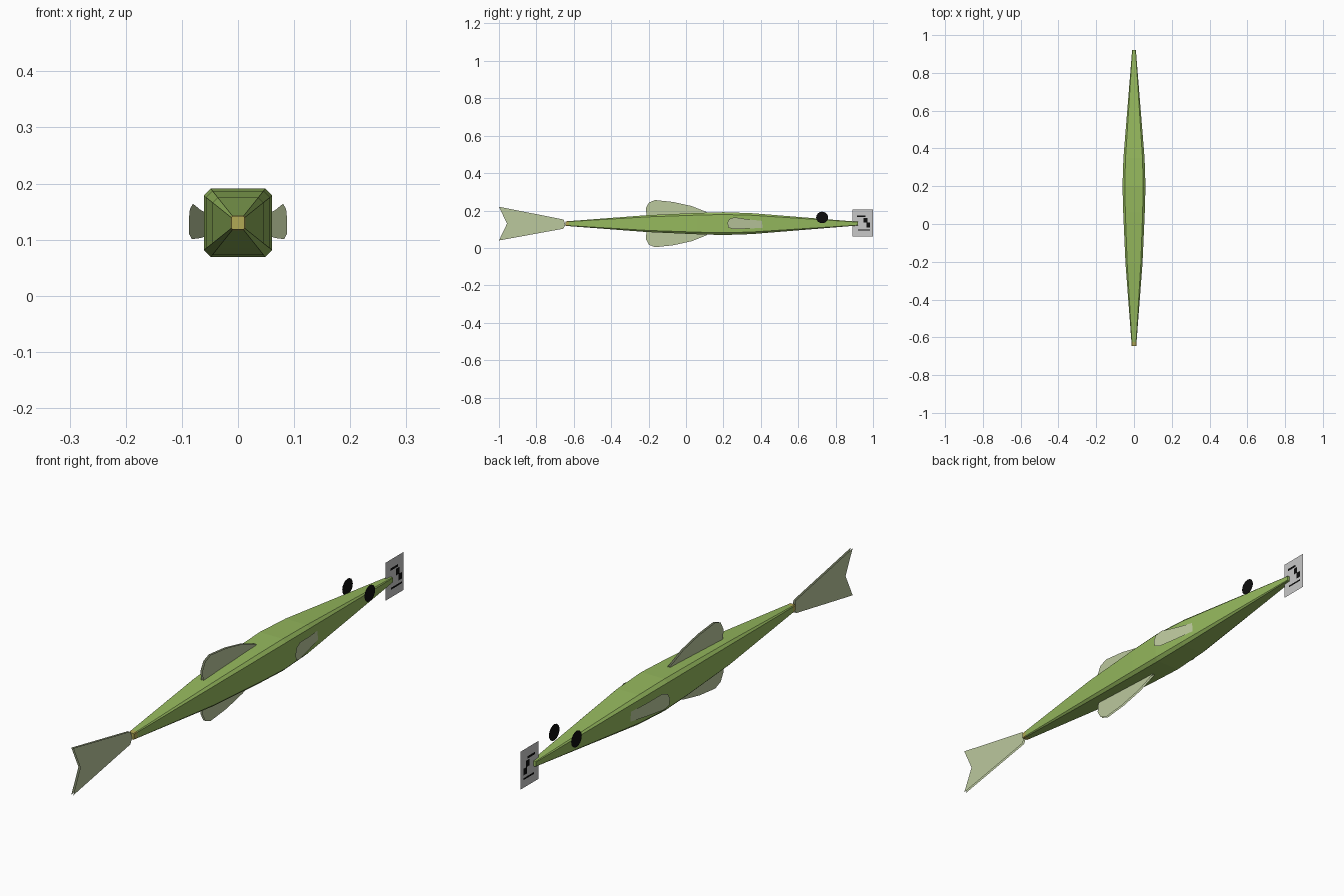
import bpy, math

if "Cube" in bpy.data.objects:
    bpy.data.objects.remove(bpy.data.objects["Cube"])

def material(name, r, g, b):
    m = bpy.data.materials.new(name)
    m.diffuse_color = (r, g, b, 1)
    m.use_nodes = True
    m.node_tree.nodes["Principled BSDF"].inputs["Base Color"].default_value = m.diffuse_color
    return m

GREEN = material("body green", 0.30, 0.48, 0.11)
YELLOW = material("tail root yellow", 0.45, 0.40, 0.09)
FIN = material("fin pale green", 0.50, 0.58, 0.34)
GREY = material("snout grey", 0.58, 0.58, 0.58)
BLACK = material("black", 0.004, 0.004, 0.004)
MID = 0.13  # height of the body axis

def mesh_object(name, verts, faces, *mats):
    me = bpy.data.meshes.new(name)
    me.from_pydata(verts, [], faces)
    me.update()
    ob = bpy.data.objects.new(name, me)
    bpy.context.collection.objects.link(ob)
    for m in mats:
        me.materials.append(m)
    return ob

def sheet(name, outline, xs, mat):
    """Flat sheets from a (y, z) outline; xs holds one x function per sheet."""
    verts, faces = [], []
    for fx in xs:
        start = len(verts)
        verts += [(fx(y), y, z) for y, z in outline]
        faces.append(list(range(start, len(verts))))
    return mesh_object(name, verts, faces, mat)

def at(x):
    return lambda y: x

# body: chamfered square rings (y, half width)
rings = [(-0.645, 0.012), (-0.625, 0.0135), (-0.21, 0.045), (0.06, 0.057),
         (0.2, 0.061), (0.35, 0.056), (0.92, 0.010)]
verts, faces = [], []
for y, h in rings:
    c = h * 0.8
    for x, z in [(h, -c), (h, c), (c, h), (-c, h), (-h, c), (-h, -c), (-c, -h), (c, -h)]:
        verts.append((x, y, MID + z))
for i in range(len(rings) - 1):
    for j in range(8):
        k = (j + 1) % 8
        faces.append((i * 8 + j, i * 8 + 8 + j, i * 8 + 8 + k, i * 8 + k))
last = (len(rings) - 1) * 8
faces += [tuple(range(8)), tuple(range(last + 7, last - 1, -1))]
body = mesh_object("body", verts, faces, GREEN, YELLOW)
for p in body.data.polygons:
    if p.center.y < -0.63:
        p.material_index = 1

# forked tail fin
tail = [(-0.645, 0.125), (-0.655, 0.152), (-1.0, 0.22), (-0.957, 0.13),
        (-1.0, 0.04), (-0.655, 0.103)]
sheet("tail_fin", tail, [at(-0.004), at(0.004)], FIN)

# back and belly fins, mirrored about the body axis
fin = [(0.115, 0.05), (0.11, 0.062), (0.03, 0.094), (-0.07, 0.116), (-0.165, 0.126),
       (-0.198, 0.113), (-0.215, 0.082), (-0.21, 0.035)]
for name, s in (("back_fin", 1), ("belly_fin", -1)):
    sheet(name, [(y, MID + s * z) for y, z in fin], [at(-0.008), at(0.0)], FIN)

# side fins, swept outward
side = [(0.41, 0.108), (0.405, 0.145), (0.33, 0.153), (0.26, 0.164), (0.232, 0.155),
        (0.222, 0.135), (0.225, 0.11), (0.25, 0.101), (0.33, 0.103)]
for name, s in (("right_side_fin", 1), ("left_side_fin", -1)):
    sheet(name, side, [lambda y, s=s: s * (0.051 + (0.41 - y) * 0.195)], FIN)

# round eyes
eye = [(0.728 + 0.032 * math.cos(a * math.pi / 8), 0.163 + 0.031 * math.sin(a * math.pi / 8))
       for a in range(16)]
for name, s in (("right_eye", 1), ("left_eye", -1)):
    sheet(name, eye, [at(s * 0.047)], BLACK)

# snout plate with dark mouth marks on both sides
sheet("snout_plate", [(0.89, 0.06), (1.0, 0.06), (1.0, 0.205), (0.89, 0.205)], [at(0)], GREY)
marks = [(0.915, 0.165, 0.96, 0.174), (0.95, 0.135, 0.97, 0.16),
         (0.965, 0.11, 0.985, 0.135), (0.92, 0.092, 0.985, 0.099)]
for i, (y0, z0, y1, z1) in enumerate(marks):
    sheet(f"mouth_mark_{i + 1}", [(y0, z0), (y1, z0), (y1, z1), (y0, z1)],
          [at(-0.003), at(0.003)], BLACK)
